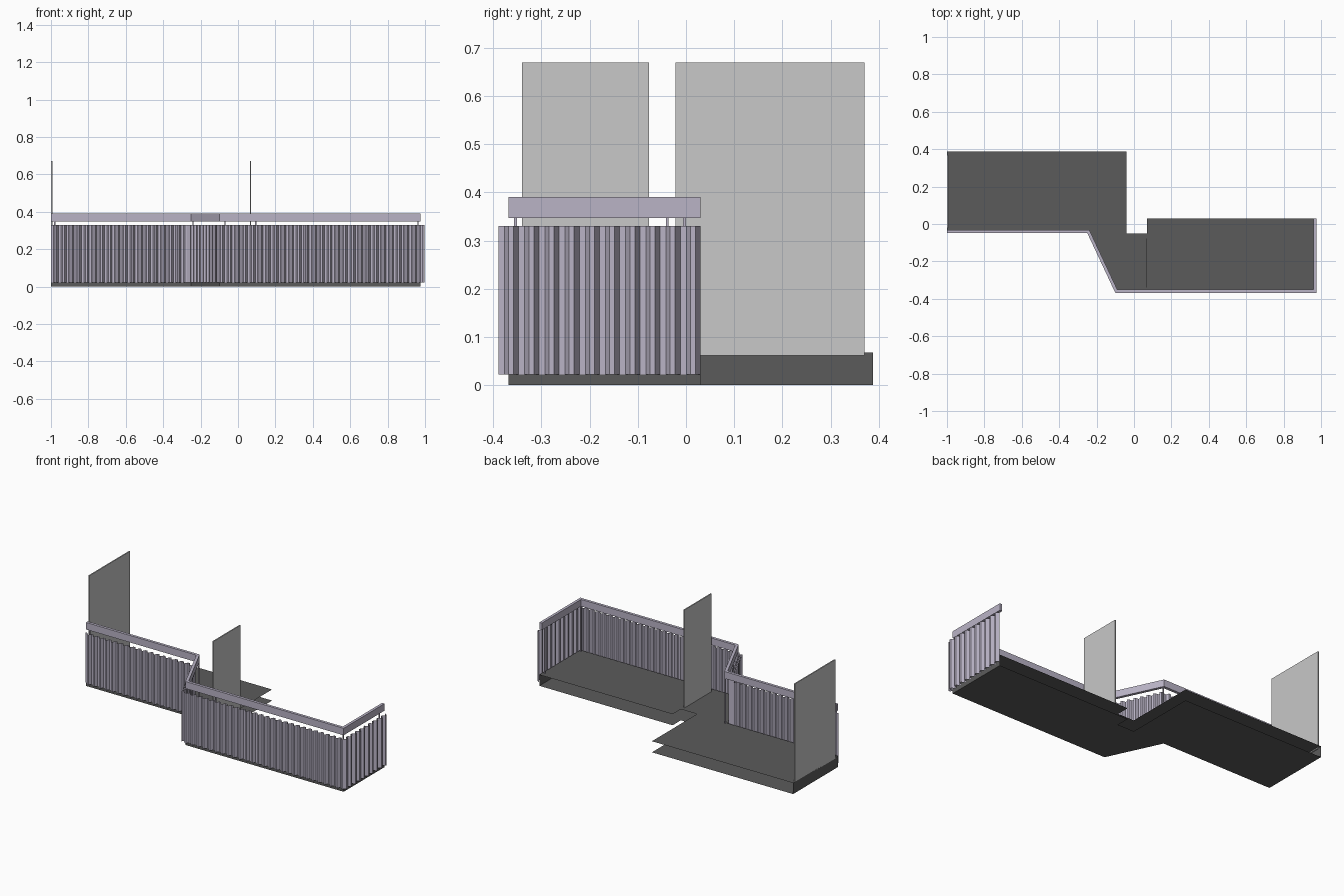
import bpy, bmesh
from mathutils import Vector

if "Cube" in bpy.data.objects:
    bpy.data.objects.remove(bpy.data.objects["Cube"])


def material(name, rgb):
    m = bpy.data.materials.new(name)
    m.diffuse_color = (*rgb, 1)
    m.use_nodes = True
    m.node_tree.nodes["Principled BSDF"].inputs["Base Color"].default_value = m.diffuse_color
    return m


DARK = material("dark_grey", (0.105, 0.105, 0.105))
METAL = material("lavender_metal", (0.49, 0.455, 0.565))
PANEL = material("light_grey", (0.58, 0.58, 0.58))


def finish(bm, name, mat, fix=False):
    if fix:
        bmesh.ops.recalc_face_normals(bm, faces=bm.faces)
    me = bpy.data.meshes.new(name)
    bm.to_mesh(me)
    bm.free()
    me.materials.append(mat)
    ob = bpy.data.objects.new(name, me)
    bpy.context.collection.objects.link(ob)
    return ob


def box(name, mat, x0, x1, y0, y1, z0, z1):
    bm = bmesh.new()
    bmesh.ops.create_cube(bm, size=1)
    for v in bm.verts:
        v.co = ((x0 + x1) / 2 + v.co.x * (x1 - x0),
                (y0 + y1) / 2 + v.co.y * (y1 - y0),
                (z0 + z1) / 2 + v.co.z * (z1 - z0))
    return finish(bm, name, mat)


def offset(path, d):
    """Mitred offset of an open path, positive d is outward (to the right)."""
    dirs = [(b - a).normalized() for a, b in zip(path, path[1:])]
    nrm = [Vector((t.y, -t.x)) for t in dirs]
    out = [path[0] + nrm[0] * d]
    for p, n0, n1 in zip(path[1:-1], nrm, nrm[1:]):
        out.append(p + (n0 + n1) * (d / (1 + n0.dot(n1))))
    return out + [path[-1] + nrm[-1] * d]


# Outer balcony edge, from the left end round to the right end
EDGE = [Vector(p) for p in ((-1, -0.048), (-0.25, -0.048), (-0.1, -0.368),
                            (0.976, -0.368), (0.976, 0.03))]
BACK = [Vector(p) for p in ((0.07, 0.03), (0.07, -0.05), (-0.04, -0.05),
                            (-0.04, 0.388), (-1, 0.388))]
H = 0.068

# Floor: top and bottom sheets with fascia on exposed sides, open to the building
bm = bmesh.new()
outline = EDGE + BACK
low = [bm.verts.new((p.x, p.y, 0)) for p in outline]
top = [bm.verts.new((p.x, p.y, H)) for p in outline]
bm.faces.new(top)
bm.faces.new(low[::-1])
for i in [-1] + list(range(len(EDGE) - 1)):
    bm.faces.new((low[i], low[i + 1], top[i + 1], top[i]))
finish(bm, "balcony_floor", DARK)

# Handrail: rectangular section swept along the edge
bm = bmesh.new()
inner = offset(EDGE, -0.017)
rings = [[bm.verts.new((p.x, p.y, z)) for p, z in
          ((a, 0.347), (a, 0.39), (b, 0.39), (b, 0.347))]
         for a, b in zip(EDGE, inner)]
for r, s in zip(rings, rings[1:]):
    for k in range(4):
        bm.faces.new((r[k], s[k], s[(k + 1) % 4], r[(k + 1) % 4]))
bm.faces.new(rings[0])
bm.faces.new(rings[-1])
finish(bm, "handrail", METAL, True)

# Handrail posts
for i, (x, y) in enumerate(((-0.98, -0.039), (-0.24, -0.039), (-0.07, -0.354),
                            (0.095, -0.354), (0.962, -0.354), (0.962, -0.003))):
    box(f"rail_post_{i + 1}", METAL, x - 0.003, x + 0.003, y - 0.003, y + 0.003, H, 0.35)

# Corrugated cladding: trapezoid wave along each run of the edge
WAVE = ((0, 0), (0.3, 0), (0.5, 1), (0.75, 1))
valley, crest = 0.003, 0.021
base = offset(EDGE, crest)
bm = bmesh.new()
line = []
for a, b in zip(base, base[1:]):
    t = (b - a).normalized()
    n = Vector((t.y, -t.x))
    count = round((b - a).length / 0.0415)
    step = (b - a).length / count
    for i in range(count):
        for f, h in WAVE:
            line.append(a + t * (step * (i + f)) - n * ((crest - valley) * (1 - h)))
line.append(base[-1] - n * (crest - valley))
cols = [[bm.verts.new((p.x, p.y, z)) for z in (0.022, 0.33)] for p in line]
for c, d in zip(cols, cols[1:]):
    bm.faces.new((c[0], d[0], d[1], c[1]))
finish(bm, "corrugated_cladding", METAL)

# Privacy screens at the left end and between the two balconies
box("end_screen", PANEL, -1, -0.993, -0.022, 0.37, 0.062, 0.67)
box("divider_screen", PANEL, 0.063, 0.07, -0.34, -0.077, 0.062, 0.67)
